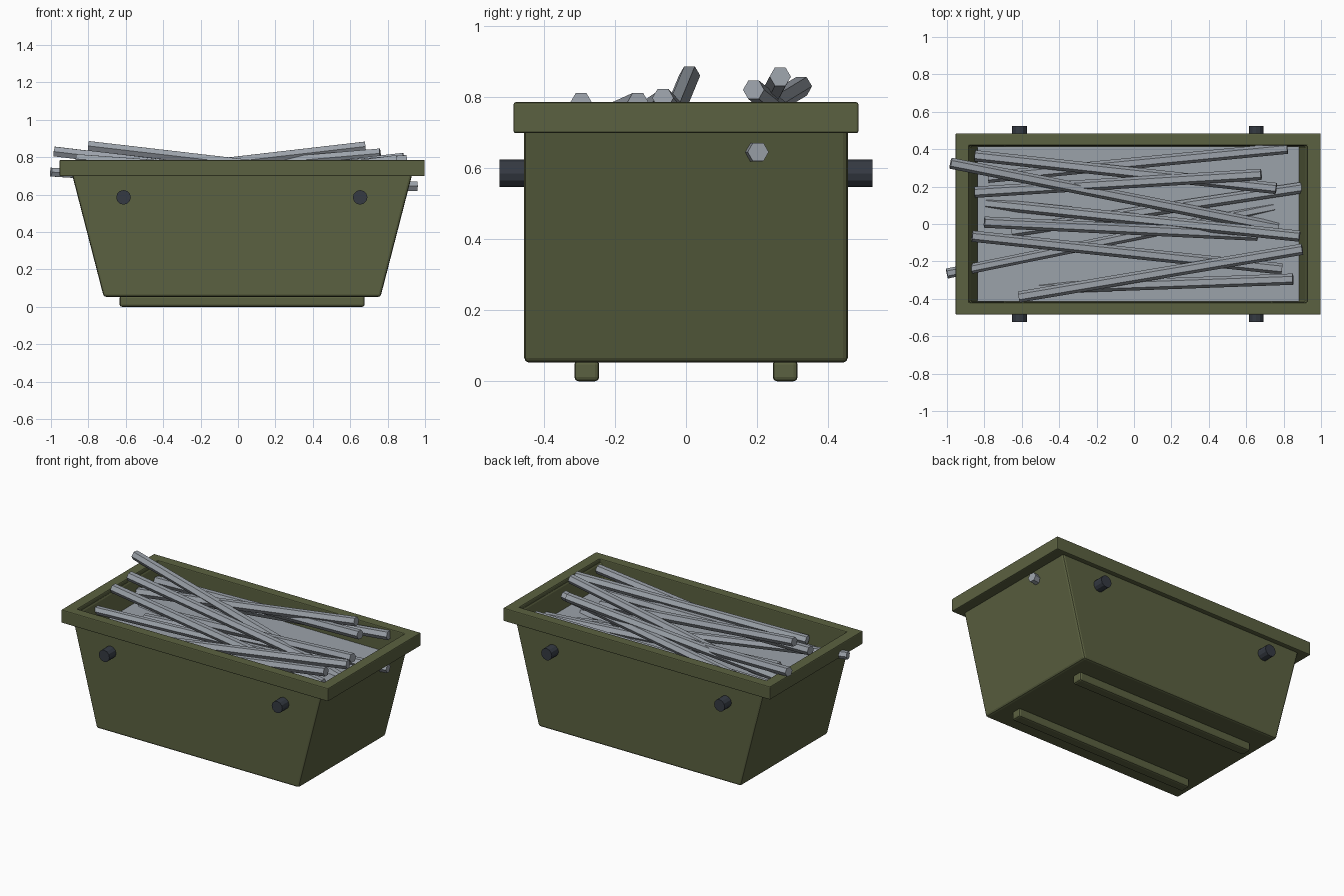
import bpy, bmesh, math
from mathutils import Vector, Matrix

if "Cube" in bpy.data.objects:
    bpy.data.objects.remove(bpy.data.objects["Cube"])


def material(name, rgb):
    m = bpy.data.materials.new(name)
    m.diffuse_color = (*rgb, 1)
    m.use_nodes = True
    m.node_tree.nodes["Principled BSDF"].inputs["Base Color"].default_value = m.diffuse_color
    return m


OLIVE = material("olive_paint", (0.105, 0.12, 0.052))
STEEL = material("grey_steel", (0.33, 0.36, 0.40))
DARK = material("dark_steel", (0.035, 0.042, 0.055))
CX = 0.022  # the container sits slightly off centre


def finish(name, bm, mat, bevel=0, segments=2):
    bmesh.ops.recalc_face_normals(bm, faces=bm.faces)
    mesh = bpy.data.meshes.new(name)
    bm.to_mesh(mesh)
    bm.free()
    mesh.materials.append(mat)
    ob = bpy.data.objects.new(name, mesh)
    bpy.context.collection.objects.link(ob)
    if bevel:
        mod = ob.modifiers.new("bevel", "BEVEL")
        mod.width = bevel
        mod.segments = segments
    return ob


def rect_loft(name, loops, mat, closed=False, bevel=0, segments=2, y=0):
    """Skin rectangles given as (half x, half y, z); closed joins last to first."""
    bm = bmesh.new()
    rings = [[bm.verts.new((CX + sx * hx, y + sy * hy, z))
              for sx, sy in ((-1, -1), (1, -1), (1, 1), (-1, 1))]
             for hx, hy, z in loops]
    pairs = list(zip(rings, rings[1:]))
    if closed:
        pairs.append((rings[-1], rings[0]))
    for a, b in pairs:
        for i in range(4):
            j = (i + 1) % 4
            bm.faces.new((a[i], a[j], b[j], b[i]))
    if not closed:
        bm.faces.new(rings[0])
        bm.faces.new(rings[-1])
    return finish(name, bm, mat, bevel, segments)


def rod(name, a, b, r, sides, mat):
    a, b = Vector(a), Vector(b)
    d = (b - a).normalized()
    u = Vector((0, 0, 1)).cross(d).normalized()   # horizontal corner direction
    v = u.cross(d)
    rot = Matrix((v, u, d)).transposed().to_4x4()
    bm = bmesh.new()
    bmesh.ops.create_cone(bm, cap_ends=True, segments=sides, radius1=r, radius2=r,
                          depth=(b - a).length,
                          matrix=Matrix.Translation((a + b) / 2) @ rot)
    return finish(name, bm, mat)


# Tapered hollow tub
rect_loft("tub", [(0.74, 0.455, 0.053), (0.924, 0.455, 0.765),
                  (0.898, 0.42, 0.765), (0.72, 0.42, 0.09)], OLIVE, bevel=0.02)

# Rim frame
rect_loft("rim", [(0.976, 0.485, 0.698), (0.976, 0.485, 0.785),
                  (0.904, 0.42, 0.785), (0.895, 0.42, 0.698)], OLIVE,
          closed=True, bevel=0.006)

# Skid rails
for side in (-1, 1):
    rect_loft("skid_rail", [(0.655, 0.035, 0), (0.655, 0.035, 0.06)], OLIVE,
              bevel=0.012, y=side * 0.279)

# Lifting pegs
for side in (-1, 1):
    for x in (-0.612, 0.653):
        rod("lifting_peg", (x, side * 0.43, 0.585), (x, side * 0.525, 0.585),
            0.039, 12, DARK)

# Solid scrap fill
rect_loft("scrap_fill", [(0.73, 0.415, 0.12), (0.86, 0.415, 0.63)], STEEL)

# Loose hexagonal bars (start, end)
bars = [
    ((-0.98, 0.325, 0.83), (0.77, -0.02, 0.62)),
    ((-0.85, 0.365, 0.68), (0.76, 0.19, 0.82)),
    ((-0.78, 0.25, 0.66), (0.82, 0.405, 0.75)),
    ((-0.85, 0.17, 0.68), (0.68, 0.265, 0.857)),
    ((-0.655, -0.04, 0.64), (0.957, 0.203, 0.645)),
    ((-0.80, 0.01, 0.86), (0.66, -0.06, 0.69)),
    ((-0.79, 0.11, 0.61), (0.885, -0.065, 0.797)),
    ((-0.865, -0.065, 0.79), (0.79, -0.24, 0.67)),
    ((-0.615, -0.39, 0.67), (0.90, -0.135, 0.785)),
    ((-1.0, -0.265, 0.72), (0.75, 0.09, 0.61)),
    ((-0.55, -0.345, 0.60), (0.85, -0.295, 0.785)),
]
for a, b in bars:
    rod("scrap_bar", a, b, 0.03 if a[0] > -0.99 else 0.027, 6, STEEL)
